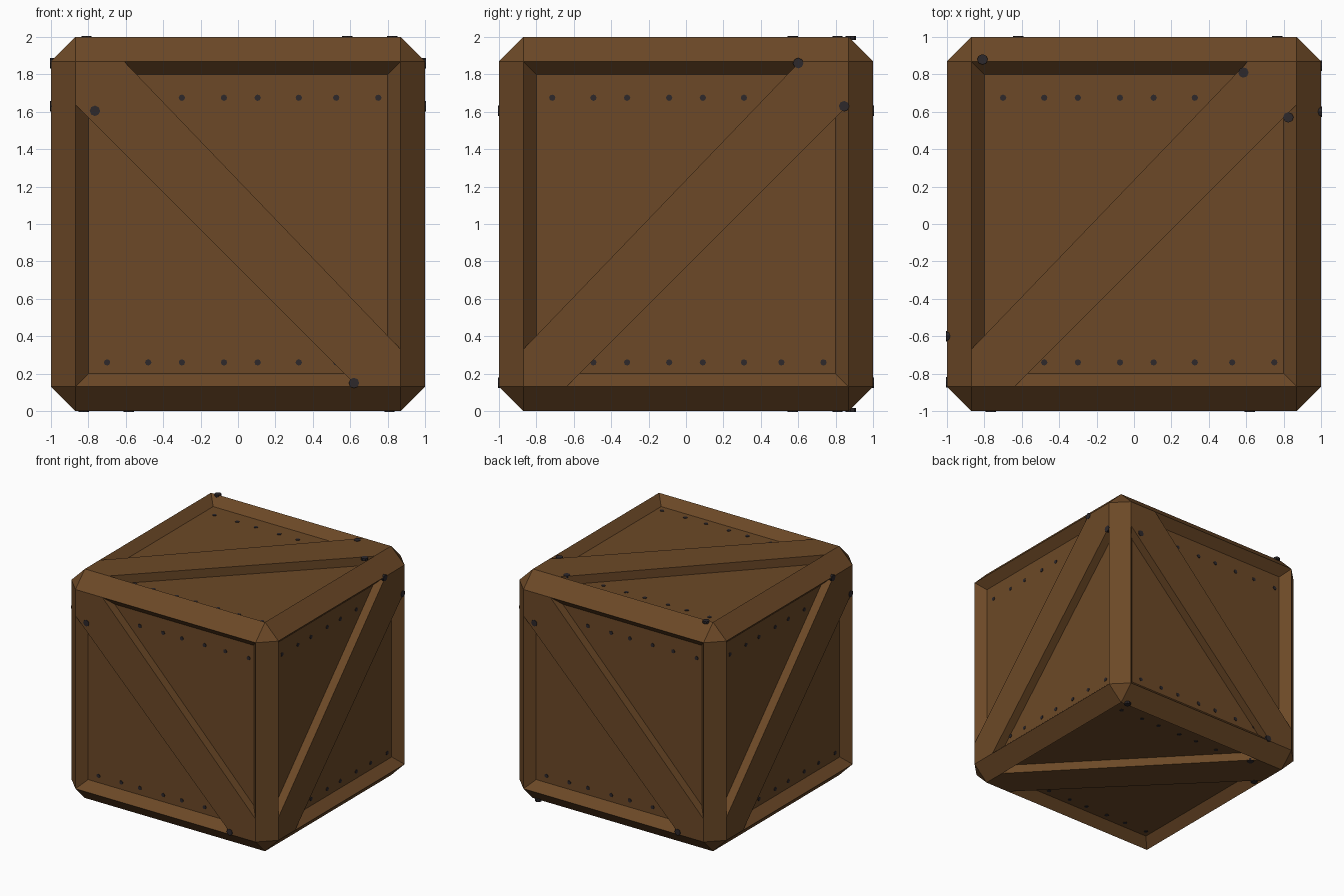
import bpy, bmesh
from mathutils import Matrix, Vector

if "Cube" in bpy.data.objects:
    bpy.data.objects.remove(bpy.data.objects["Cube"])

EDGE = 0.87      # half size of each flat face inside the chamfered frame
DEPTH = 0.075    # how far the panels are sunk


def material(name, rgb):
    m = bpy.data.materials.new(name)
    m.diffuse_color = (*rgb, 1)
    m.use_nodes = True
    m.node_tree.nodes["Principled BSDF"].inputs["Base Color"].default_value = m.diffuse_color
    return m


wood = material("brown_wood", (0.150, 0.066, 0.0200))
iron = material("dark_iron", (0.026, 0.021, 0.024))


def make_object(name, bm, mat):
    bmesh.ops.recalc_face_normals(bm, faces=bm.faces)
    me = bpy.data.meshes.new(name)
    bm.to_mesh(me)
    bm.free()
    me.materials.append(mat)
    ob = bpy.data.objects.new(name, me)
    bpy.context.collection.objects.link(ob)
    return ob


def side_matrix(u, v, n):
    """Local x = across, y = up, z = outward from the crate centre."""
    return Matrix.Translation((0, 0, 1)) @ Matrix((u, v, n)).transposed().to_4x4()


# Crate body: chamfered cube with a sunken panel on every side
bm = bmesh.new()
bmesh.ops.create_cube(bm, size=2, matrix=Matrix.Translation((0, 0, 1)))
bmesh.ops.bevel(bm, geom=bm.edges[:], offset=1 - EDGE, segments=1,
                affect='EDGES', profile=0.5)
bm.normal_update()
panels = [f for f in bm.faces if f.calc_area() > 2]
bmesh.ops.inset_individual(bm, faces=panels, thickness=0.07, depth=-DEPTH,
                           use_even_offset=True)
make_object("crate_body", bm, wood)


# Diagonal brace: six-sided plank running from corner to corner
def brace(name, mat4, flip):
    outline = [(-EDGE, -EDGE), (-0.64, -EDGE), (EDGE, 0.64),
               (EDGE, EDGE), (0.61, EDGE), (-EDGE, -0.67)]
    bm = bmesh.new()
    face = bm.faces.new([bm.verts.new((-x if flip else x, y, 0.9)) for x, y in outline])
    ext = bmesh.ops.extrude_face_region(bm, geom=[face])
    top = [g for g in ext["geom"] if isinstance(g, bmesh.types.BMVert)]
    bmesh.ops.translate(bm, verts=top, vec=(0, 0, 0.1))
    bm.transform(mat4)
    make_object(name, bm, wood)


# Nail heads: thin eight-sided discs on the panel and on the brace
def nails(name, mat4, small, large):
    bm = bmesh.new()
    heads = [(p, 0.017, 1 - DEPTH) for p in small] + [(p, 0.028, 1.0) for p in large]
    for (x, y), r, level in heads:
        bmesh.ops.create_cone(bm, cap_ends=True, segments=8, radius1=r, radius2=r,
                              depth=0.02,
                              matrix=Matrix.Translation((x, y, level - 0.006)))
    bm.transform(mat4)
    make_object(name, bm, iron)


COLUMNS = [-0.70, -0.48, -0.30, -0.075, 0.105, 0.325, 0.525, 0.75]
FRONT_HEADS = [(-0.765, 0.605), (0.62, -0.85)]
SIDE_HEADS = [(0.60, 0.86), (0.845, 0.63)]
TOP_HEADS = [(-0.81, 0.88), (0.585, 0.81), (0.825, 0.57)]

X, Y, Z = Vector((1, 0, 0)), Vector((0, 1, 0)), Vector((0, 0, 1))
# name, across, up, outward, brace flipped, large nails, column shift
SIDES = [
    ("front", X, Z, -Y, True, FRONT_HEADS, 0),
    ("back", -X, Z, Y, True, FRONT_HEADS, 0),
    ("right", Y, Z, X, False, SIDE_HEADS, -0.015),
    ("left", -Y, Z, -X, False, SIDE_HEADS, -0.015),
    ("top", X, Y, Z, False, TOP_HEADS, 0),
    ("bottom", -X, Y, -Z, False, TOP_HEADS, 0),
]
for name, u, v, n, flip, large, shift in SIDES:
    m = side_matrix(u, v, n)
    brace(name + "_brace", m, flip)
    # rows of small nails; those below the brace are left out
    small = [(c + shift, row) for row in (0.675, -0.74) for c in COLUMNS
             if abs(row - (-(c + shift) if flip else c + shift)) > 0.21]
    nails(name + "_nails", m, small, large)
